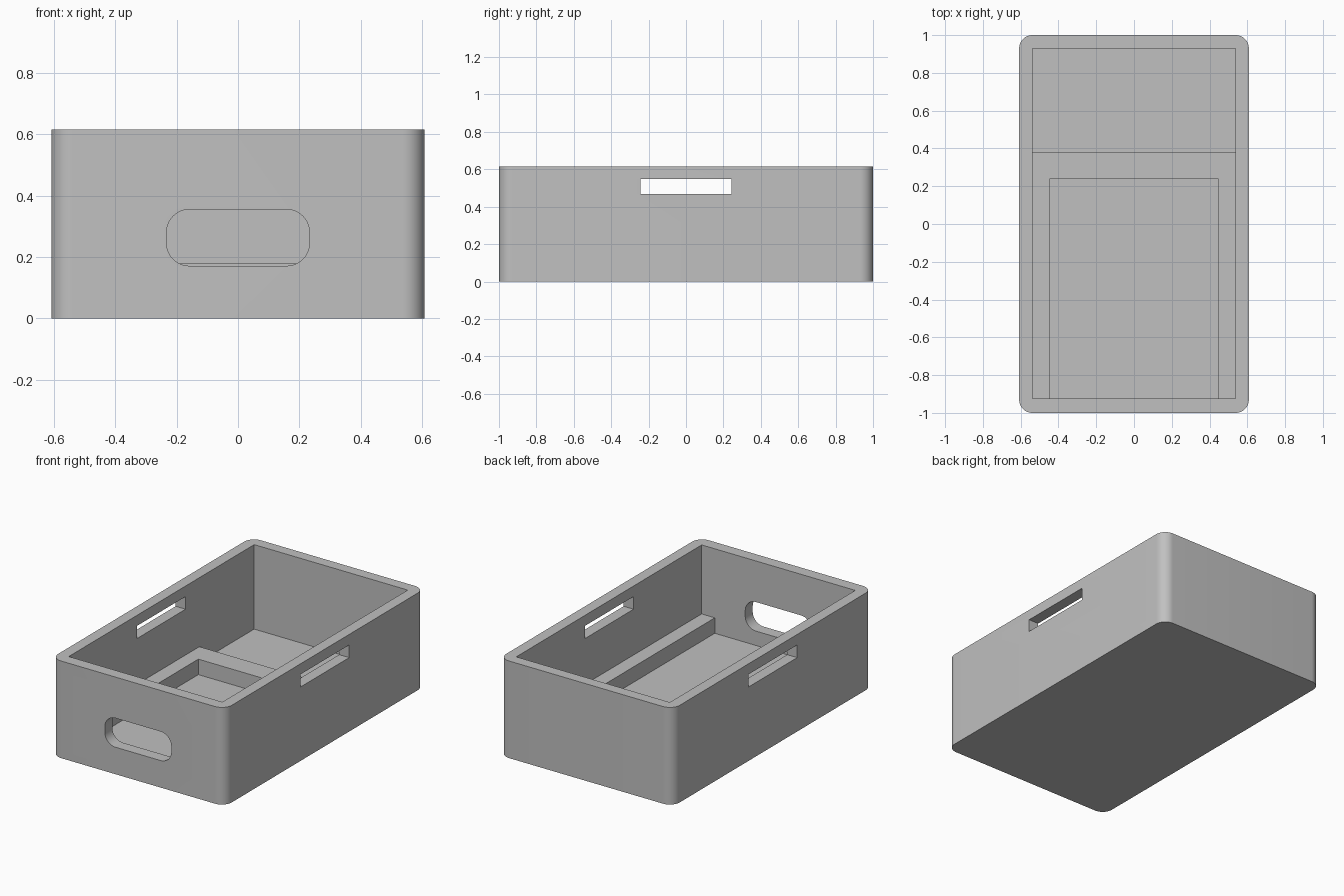
import bpy
import bmesh
import math
from mathutils import Matrix

cube = bpy.data.objects.get("Cube")
if cube:
    bpy.data.objects.remove(cube, do_unlink=True)

GREY = (0.53, 0.53, 0.53, 1)
grey = bpy.data.materials.new("plain grey")
grey.use_nodes = True
grey.diffuse_color = GREY
grey.node_tree.nodes["Principled BSDF"].inputs["Base Color"].default_value = GREY


def rounded(w, d, r, cy=0, steps=12):
    """Outline of a rectangle with rounded corners."""
    pts = []
    for i, (sx, sy) in enumerate([(1, 1), (-1, 1), (-1, -1), (1, -1)]):
        for k in range(steps + 1):
            a = math.pi / 2 * (i + k / steps)
            pts.append((sx * (w / 2 - r) + r * math.cos(a),
                        cy + sy * (d / 2 - r) + r * math.sin(a)))
    return pts


def rect(x0, x1, y0, y1):
    return [(x0, y0), (x1, y0), (x1, y1), (x0, y1)]


def prism(name, outline, low, high, matrix=None):
    """Extrude an outline from low to high, then place it."""
    bm = bmesh.new()
    face = bm.faces.new([bm.verts.new((x, y, low)) for x, y in outline])
    top = bmesh.ops.extrude_face_region(bm, geom=[face])["geom"]
    verts = [v for v in top if isinstance(v, bmesh.types.BMVert)]
    bmesh.ops.translate(bm, verts=verts, vec=(0, 0, high - low))
    if matrix:
        bm.transform(matrix)
    bmesh.ops.recalc_face_normals(bm, faces=bm.faces)
    mesh = bpy.data.meshes.new(name)
    bm.to_mesh(mesh)
    bm.free()
    mesh.materials.append(grey)
    obj = bpy.data.objects.new(name, mesh)
    bpy.context.collection.objects.link(obj)
    return obj


def activate(obj):
    bpy.ops.object.select_all(action="DESELECT")
    obj.select_set(True)
    bpy.context.view_layer.objects.active = obj


def cut(obj, cutter):
    cutter.hide_render = True
    mod = obj.modifiers.new("cut", "BOOLEAN")
    mod.operation, mod.solver, mod.object = "DIFFERENCE", "EXACT", cutter
    activate(obj)
    bpy.ops.object.modifier_apply(modifier=mod.name)
    bpy.data.objects.remove(cutter, do_unlink=True)


HEIGHT, FLOOR, LEDGE = 0.615, 0.08, 0.178

# Open box with rounded upright corners
box = prism("box", rounded(1.216, 2, 0.07), 0, HEIGHT)
cut(box, prism("cavity_cutter", rect(-0.538, 0.538, -0.925, 0.93), FLOOR, 1))

# Grip slots through both long walls
cut(box, prism("slot_cutter", rect(-1, 1, -0.244, 0.244), 0.468, 0.548))

# Rounded opening through the front wall only
upright = Matrix.Rotation(math.radians(90), 4, "X")
cut(box, prism("opening_cutter", rounded(0.466, 0.184, 0.075, cy=0.263),
               0.8, 1.2, upright))

# U-shaped ledge on the floor, slightly sunk into the walls
ledge = prism("ledge", [(-0.56, -0.95), (-0.446, -0.95), (-0.446, 0.24),
                        (0.446, 0.24), (0.446, -0.95), (0.56, -0.95),
                        (0.56, 0.382), (-0.56, 0.382)], FLOOR - 0.02, LEDGE)

for part in (box, ledge):
    activate(part)
    bpy.ops.object.shade_smooth_by_angle(angle=math.radians(30))
